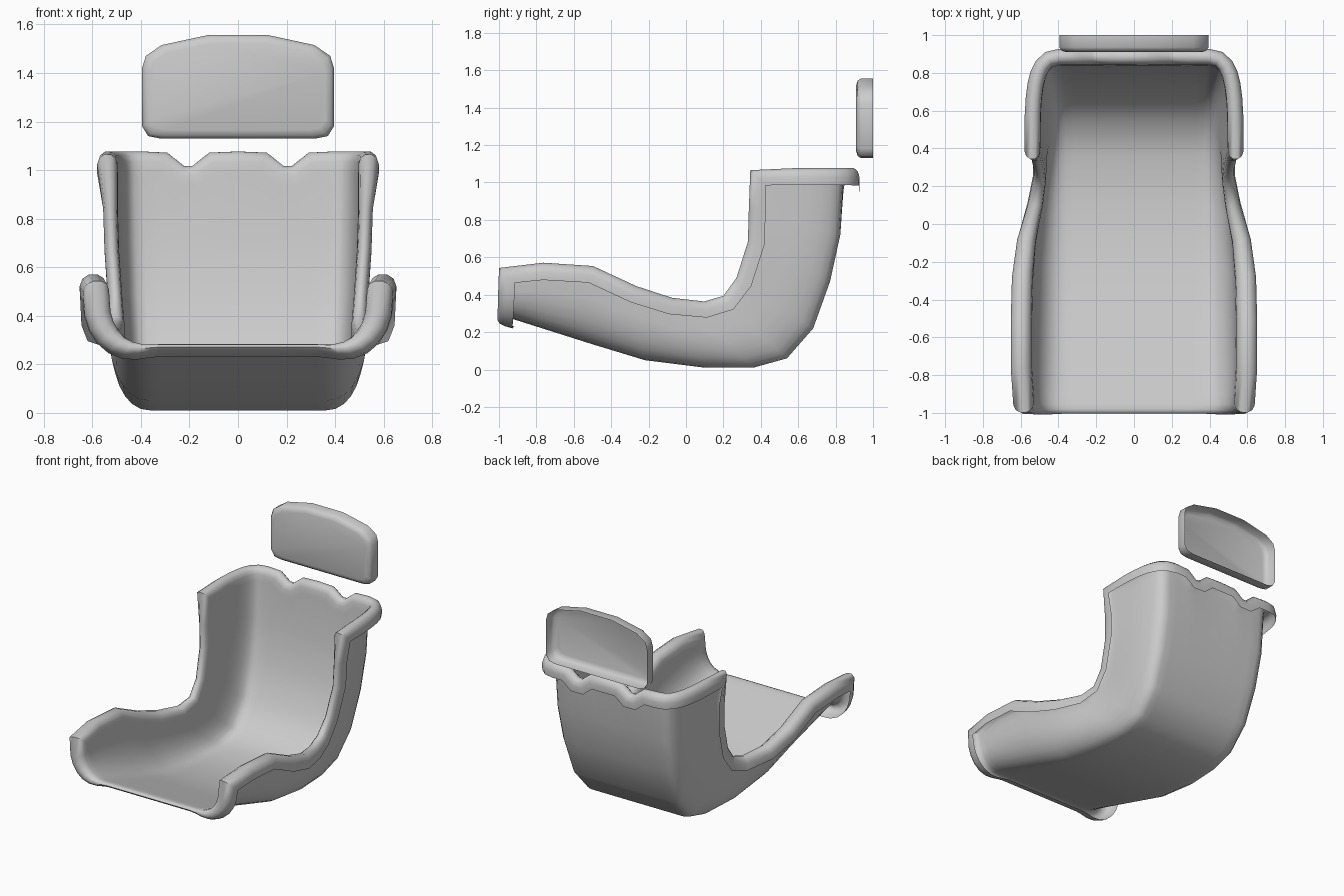
import bpy, bmesh
from math import sin, cos, pi
from mathutils import Vector

if "Cube" in bpy.data.objects:
    bpy.data.objects.remove(bpy.data.objects["Cube"])


def finish(bm, name):
    mesh = bpy.data.meshes.new(name)
    bm.to_mesh(mesh)
    bm.free()
    for p in mesh.polygons:
        p.use_smooth = True
    obj = bpy.data.objects.new(name, mesh)
    bpy.context.collection.objects.link(obj)
    bpy.context.view_layer.objects.active = obj
    obj.select_set(True)
    bpy.ops.object.shade_smooth_by_angle(angle=1.0)
    obj.select_set(False)


# Seat stations, front to top: floor y, floor z, wall top y, wall top z, wall half width, lip width
stations = [
    (-.91, .265, -.91, .47, .53, .11),
    (-.80, .23, -.76, .485, .54, .11),
    (-.50, .135, -.52, .47, .54, .11),
    (-.22, .05, -.30, .365, .535, .11),
    (.10, .01, -.10, .295, .52, .10),
    (.36, .01, .10, .27, .485, .08),
    (.54, .06, .25, .32, .465, .07),
    (.68, .22, .35, .45, .475, .06),
    (.77, .47, .42, .67, .49, .06),
    (.825, .72, .425, .84, .495, .06),
    (.84, .99, .425, .985, .495, .085),
]
WALL = 7
flat = [0, .09, .16, .25, .32]


def half_section(i):
    fy, fz, ty, tz, w, _ = stations[i]
    k = max(0, (i - 5) / 5)
    n = 2.2 + .8 * k
    f = .36 + .03 * k
    last = i == len(stations) - 1
    pts = []
    for x in flat:
        notch = .055 if last and .1 < x < .3 else 0
        pts.append(Vector((x, fy, fz - notch)))
    for j in range(WALL + 1):
        t = pi / 2 * j / WALL
        u = sin(t) ** (2 / n)
        v = 1 - max(cos(t), 0) ** (2 / n)
        if j == WALL:
            u = v = 1
        pts.append(Vector((f + (w - f) * u, fy + (ty - fy) * v, fz + (tz - fz) * v)))
    return pts


# Shell
bm = bmesh.new()
grid = []
for i in range(len(stations)):
    h = half_section(i)
    row = [Vector((-p.x, p.y, p.z)) for p in reversed(h[1:])] + h
    grid.append([bm.verts.new(p) for p in row])
R, C = len(grid), len(grid[0])
for r in range(R - 1):
    for c in range(C - 1):
        bm.faces.new((grid[r][c], grid[r + 1][c], grid[r + 1][c + 1], grid[r][c + 1]))
bm.normal_update()

# Rolled lip around the whole shell edge
loop = [(0, c) for c in range(C)] + [(r, C - 1) for r in range(1, R)]
loop += [(R - 1, c) for c in range(C - 2, -1, -1)] + [(r, 0) for r in range(R - 2, 0, -1)]
N = len(loop)
curl = [(.02, .5), (.1, .8), (.32, .98), (.62, 1), (.88, .82), (1, .48), (1, 0)]
rings = []
for k, (r, c) in enumerate(loop):
    v = grid[r][c]
    a = grid[loop[k - 1][0]][loop[k - 1][1]].co
    b = grid[loop[(k + 1) % N][0]][loop[(k + 1) % N][1]].co
    nrm = v.normal.copy()
    e = (b - v.co).normalized() + (v.co - a).normalized()
    up = e.cross(nrm).normalized()
    inner = grid[min(max(r, 1), R - 2)][min(max(c, 1), C - 2)].co
    if up.dot(v.co - inner) < 0:
        up = -up
    corner = r in (0, R - 1) and c in (0, C - 1)
    rise = .115 if corner else .09
    out = stations[r][5]
    if r == 0:
        out *= .32 + .68 * abs(nrm.x)
    rings.append([v] + [bm.verts.new(v.co + nrm * out * o + up * rise * q) for o, q in curl])
for k in range(N):
    p, q = rings[k], rings[(k + 1) % N]
    for j in range(len(curl)):
        bm.faces.new((p[j], p[j + 1], q[j + 1], q[j]))
bmesh.ops.recalc_face_normals(bm, faces=bm.faces)
finish(bm, "seat_shell")

# Headrest: rounded pad, hollow at the back
half = [(.32, 1.13), (.37, 1.14), (.395, 1.18), (.395, 1.42), (.38, 1.47), (.315, 1.515), (.12, 1.557)]
outline = half + [(-x, z) for x, z in reversed(half)]
bm = bmesh.new()
prev = None
for y, d in [(1.0, 0), (.935, 0), (.918, .012), (.91, .035)]:
    ring = [bm.verts.new((x * (1 - d / .395), y, 1.34 + (z - 1.34) * (1 - d / .21))) for x, z in outline]
    if prev:
        for k in range(len(ring)):
            m = (k + 1) % len(ring)
            bm.faces.new((prev[k], prev[m], ring[m], ring[k]))
    prev = ring
bm.faces.new(prev)
bmesh.ops.recalc_face_normals(bm, faces=bm.faces)
finish(bm, "headrest")
